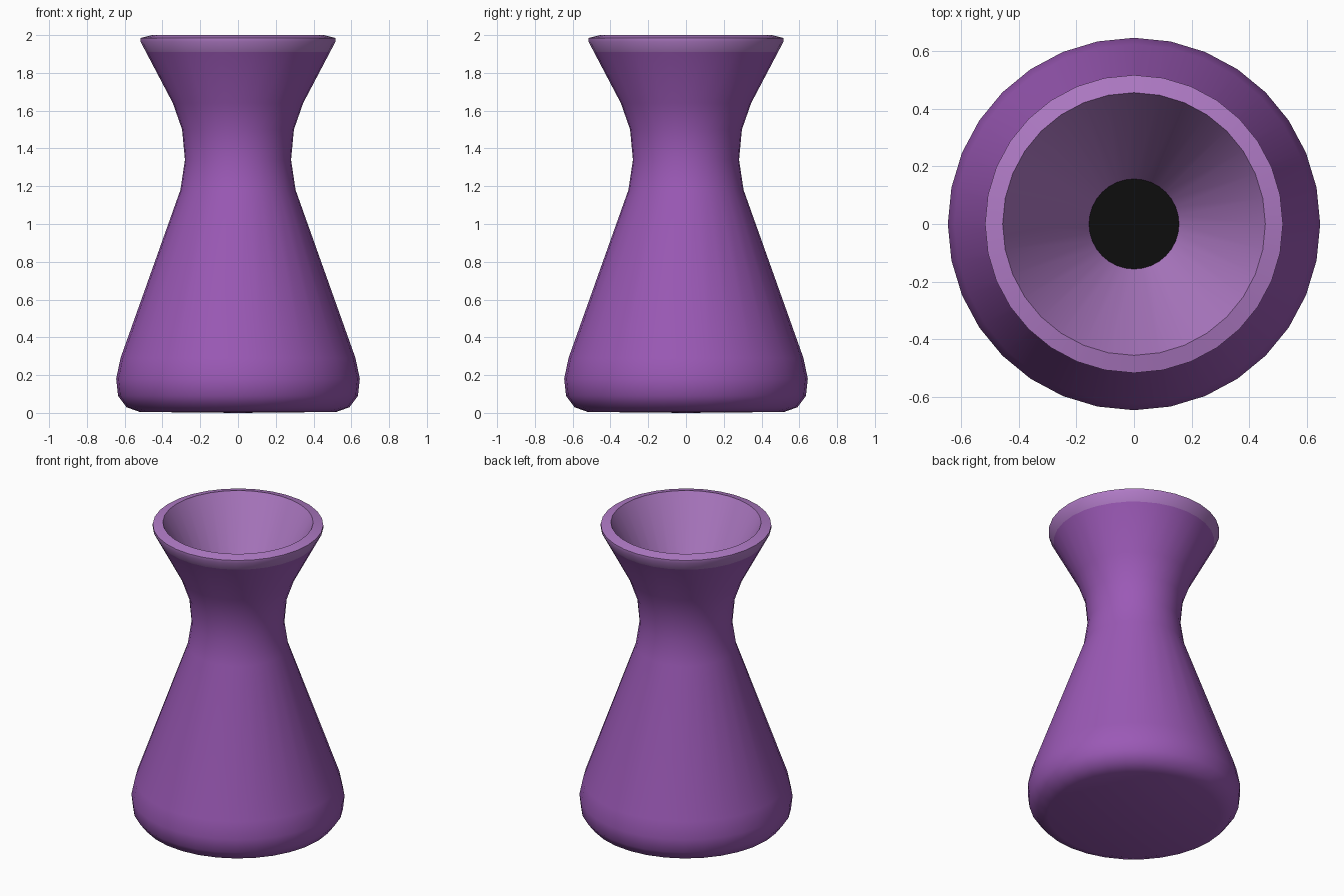
import bpy, bmesh, math

if "Cube" in bpy.data.objects:
    bpy.data.objects.remove(bpy.data.objects["Cube"])

SIDES = 32


def material(name, colour):
    m = bpy.data.materials.new(name)
    m.diffuse_color = (*colour, 1)
    m.use_nodes = True
    m.node_tree.nodes["Principled BSDF"].inputs["Base Color"].default_value = m.diffuse_color
    return m


def lathe(name, profile, mat, smooth=40):
    """Spin (radius, z) points around z; radius 0 closes to a pole."""
    bm = bmesh.new()
    rings = []
    for r, z in profile:
        if r == 0:
            rings.append([bm.verts.new((0, 0, z))] * SIDES)
        else:
            rings.append([bm.verts.new((r * math.cos(2 * math.pi * i / SIDES),
                                        r * math.sin(2 * math.pi * i / SIDES), z))
                          for i in range(SIDES)])
    for a, b in zip(rings, rings[1:]):
        for i in range(SIDES):
            j = (i + 1) % SIDES
            corners = list(dict.fromkeys((a[i], a[j], b[j], b[i])))
            bm.faces.new(corners)
    me = bpy.data.meshes.new(name)
    bm.to_mesh(me)
    bm.free()
    me.materials.append(mat)
    ob = bpy.data.objects.new(name, me)
    bpy.context.collection.objects.link(ob)
    bpy.ops.object.select_all(action='DESELECT')
    ob.select_set(True)
    bpy.context.view_layer.objects.active = ob
    bpy.ops.object.shade_smooth_by_angle(angle=math.radians(smooth))
    return ob


purple = material("purple", (0.328, 0.100, 0.468))
light_purple = material("light purple", (0.429, 0.195, 0.558))
black = material("black", (0.004, 0.004, 0.004))

# Outer body: rounded base, conical belly, narrow neck, flared top
lathe("vase_body", [(0, 0.0), (0.52, 0.005), (0.59, 0.03), (0.635, 0.09),
                    (0.645, 0.18), (0.622, 0.29), (0.305, 1.18), (0.281, 1.34),
                    (0.296, 1.50), (0.345, 1.64), (0.487, 1.91)], purple, 60)

# Lighter rim band with a slightly sloping lip, and the funnel inside
lathe("rim_and_funnel", [(0.487, 1.91), (0.516, 1.965), (0.516, 1.985),
                         (0.455, 2.0), (0.155, 1.42)], light_purple)

# Dark opening at the bottom of the funnel
lathe("dark_opening", [(0.157, 1.422), (0, 1.422)], black)
